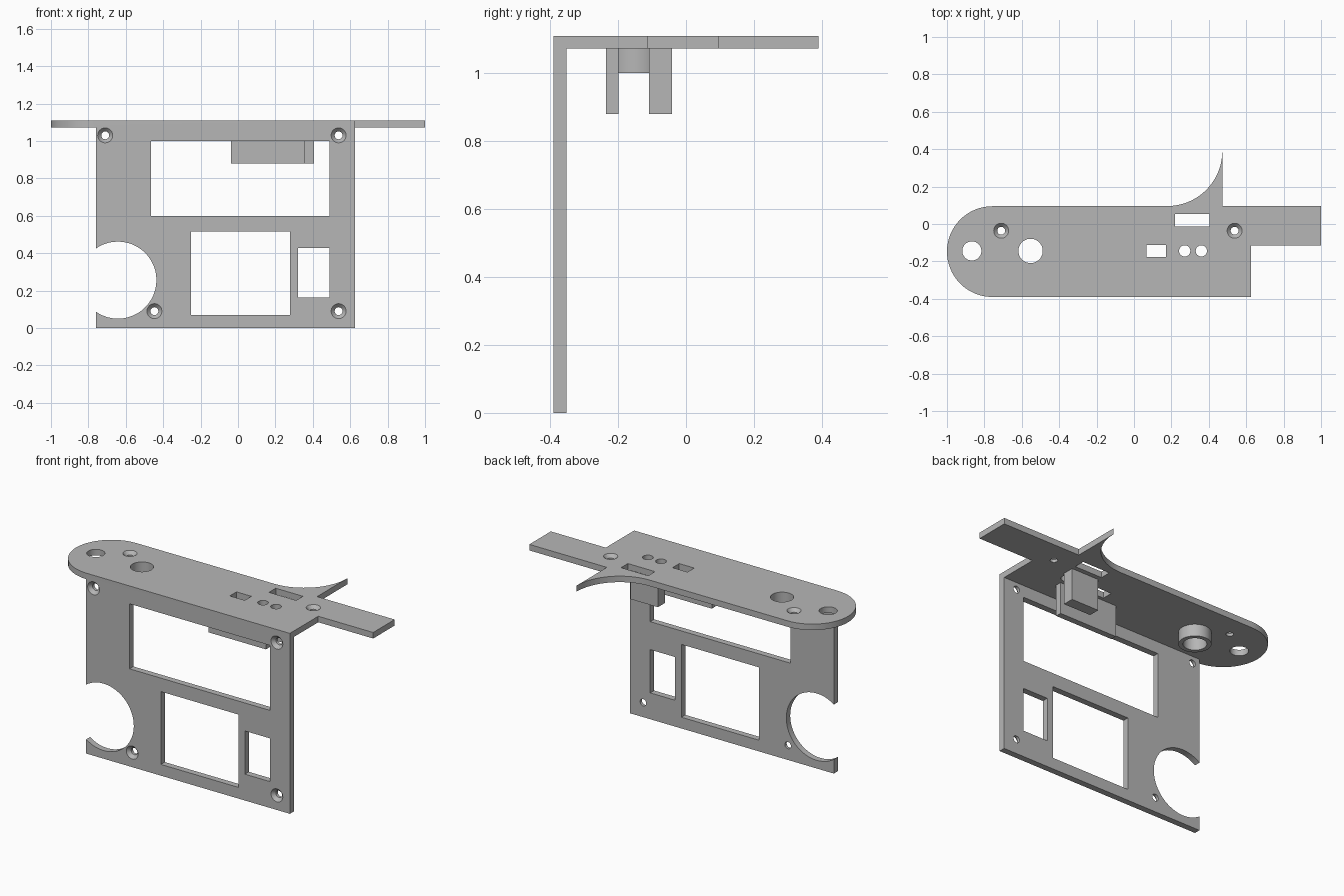
import bpy, bmesh
from math import sin, cos, pi, radians
from mathutils import Matrix, Vector

if "Cube" in bpy.data.objects:
    bpy.data.objects.remove(bpy.data.objects["Cube"])

grey = bpy.data.materials.new("grey plastic")
grey.use_nodes = True
grey.diffuse_color = (0.47, 0.47, 0.47, 1)
grey.node_tree.nodes["Principled BSDF"].inputs["Base Color"].default_value = grey.diffuse_color

TOP, UNDER = 1.11, 1.073        # faces of the top plate
FRONT, INNER = -0.39, -0.352    # faces of the front panel
BACK, RIGHT = 0.095, 0.626
MID = (FRONT + BACK) / 2


def finish(name, bm):
    bmesh.ops.recalc_face_normals(bm, faces=bm.faces)
    mesh = bpy.data.meshes.new(name)
    bm.to_mesh(mesh)
    bm.free()
    mesh.materials.append(grey)
    obj = bpy.data.objects.new(name, mesh)
    bpy.context.collection.objects.link(obj)
    return obj


def add_box(bm, x0, x1, y0, y1, z0, z1):
    centre = Vector((x0 + x1, y0 + y1, z0 + z1)) / 2
    size = Matrix.Diagonal((x1 - x0, y1 - y0, z1 - z0, 1))
    bmesh.ops.create_cube(bm, size=1, matrix=Matrix.Translation(centre) @ size)


def add_lathe(bm, rings, matrix, hollow=False, n=48):
    """Solid of revolution through (radius, height) rings."""
    loops = [[bm.verts.new(matrix @ Vector((r * cos(2 * pi * i / n), r * sin(2 * pi * i / n), h)))
              for i in range(n)] for r, h in rings]
    pairs = list(zip(loops, loops[1:]))
    if hollow:
        pairs.append((loops[-1], loops[0]))
    else:
        bm.faces.new(loops[0])
        bm.faces.new(loops[-1])
    for a, b in pairs:
        for i in range(n):
            j = (i + 1) % n
            bm.faces.new((a[i], a[j], b[j], b[i]))


def arc(cx, cy, r, start, end, n=32):
    angles = [radians(start + (end - start) * i / n) for i in range(n + 1)]
    return [(cx + r * cos(a), cy + r * sin(a)) for a in angles]


def boolean(obj, other, operation):
    mod = obj.modifiers.new(operation, 'BOOLEAN')
    mod.operation, mod.object, mod.solver = operation, other, 'EXACT'
    bpy.context.view_layer.objects.active = obj
    bpy.ops.object.modifier_apply(modifier=mod.name)
    bpy.data.objects.remove(other)


def smooth(obj):
    bpy.ops.object.select_all(action='DESELECT')
    obj.select_set(True)
    bpy.context.view_layer.objects.active = obj
    bpy.ops.object.shade_smooth_by_angle(angle=radians(30))


# Top plate outline: rounded end, side tab and curved spur
radius = (BACK - FRONT) / 2
outline = arc(-1 + radius, MID, radius, 90, 270)
outline += [(RIGHT, FRONT), (RIGHT, -0.114), (1, -0.114), (1, BACK), (0.472, BACK)]
outline += arc(0.178, 0.39, 0.294, 0, -90)
bm = bmesh.new()
face = bm.faces.new([bm.verts.new((x, y, UNDER)) for x, y in outline])
extruded = bmesh.ops.extrude_face_region(bm, geom=[face])["geom"]
bmesh.ops.translate(bm, vec=(0, 0, TOP - UNDER),
                    verts=[v for v in extruded if isinstance(v, bmesh.types.BMVert)])
bracket = finish("mounting_bracket", bm)

# Front panel, fused to the plate
bm = bmesh.new()
add_box(bm, -0.76, RIGHT, FRONT, INNER, 0, 1.09)
boolean(bracket, finish("front_panel", bm), 'UNION')

# Openings in both plates
bm = bmesh.new()
SCREW = [(0.021, -0.1), (0.021, -0.02), (0.04, 0), (0.04, 0.02)]


def top_hole(x, y, rings):
    add_lathe(bm, rings, Matrix.Translation((x, y, TOP)))


def front_hole(x, z, rings):
    add_lathe(bm, rings, Matrix.Translation((x, FRONT, z)) @ Matrix.Rotation(pi / 2, 4, 'X'))


def plain(r):
    return [(r, -0.1), (r, 0.02)]


for x, r in ((-0.867, 0.051), (-0.553, 0.065), (0.271, 0.03), (0.36, 0.03)):
    top_hole(x, -0.144, plain(r))
for x in (-0.71, 0.538):
    top_hole(x, -0.036, SCREW)
for x0, x1, y0, y1 in ((0.068, 0.17, -0.177, -0.112), (0.22, 0.405, -0.013, 0.053)):
    add_box(bm, x0, x1, y0, y1, 1, 1.2)

front_hole(-0.642, 0.256, plain(0.206))
for x, z in ((-0.71, 1.03), (0.538, 1.03), (-0.447, 0.09), (0.538, 0.09)):
    front_hole(x, z, SCREW)
for x0, x1, z0, z1 in ((-0.465, 0.49, 0.6, 1.0), (-0.252, 0.278, 0.069, 0.517),
                       (0.32, 0.49, 0.162, 0.428)):
    add_box(bm, x0, x1, -0.5, -0.3, z0, z1)
boolean(bracket, finish("openings", bm), 'DIFFERENCE')
smooth(bracket)

# Parts hanging under the plate
for name, x0, x1, y0, y1 in (("hanging_rib", -0.037, 0.355, -0.235, -0.198),
                             ("hanging_block", 0.22, 0.405, -0.109, -0.041)):
    bm = bmesh.new()
    add_box(bm, x0, x1, y0, y1, 0.88, UNDER)
    finish(name, bm)

bm = bmesh.new()
add_lathe(bm, [(0.09, 1.0), (0.09, UNDER), (0.065, UNDER), (0.065, 1.0)],
          Matrix.Translation((-0.553, -0.144, 0)), hollow=True)
smooth(finish("guide_tube", bm))
